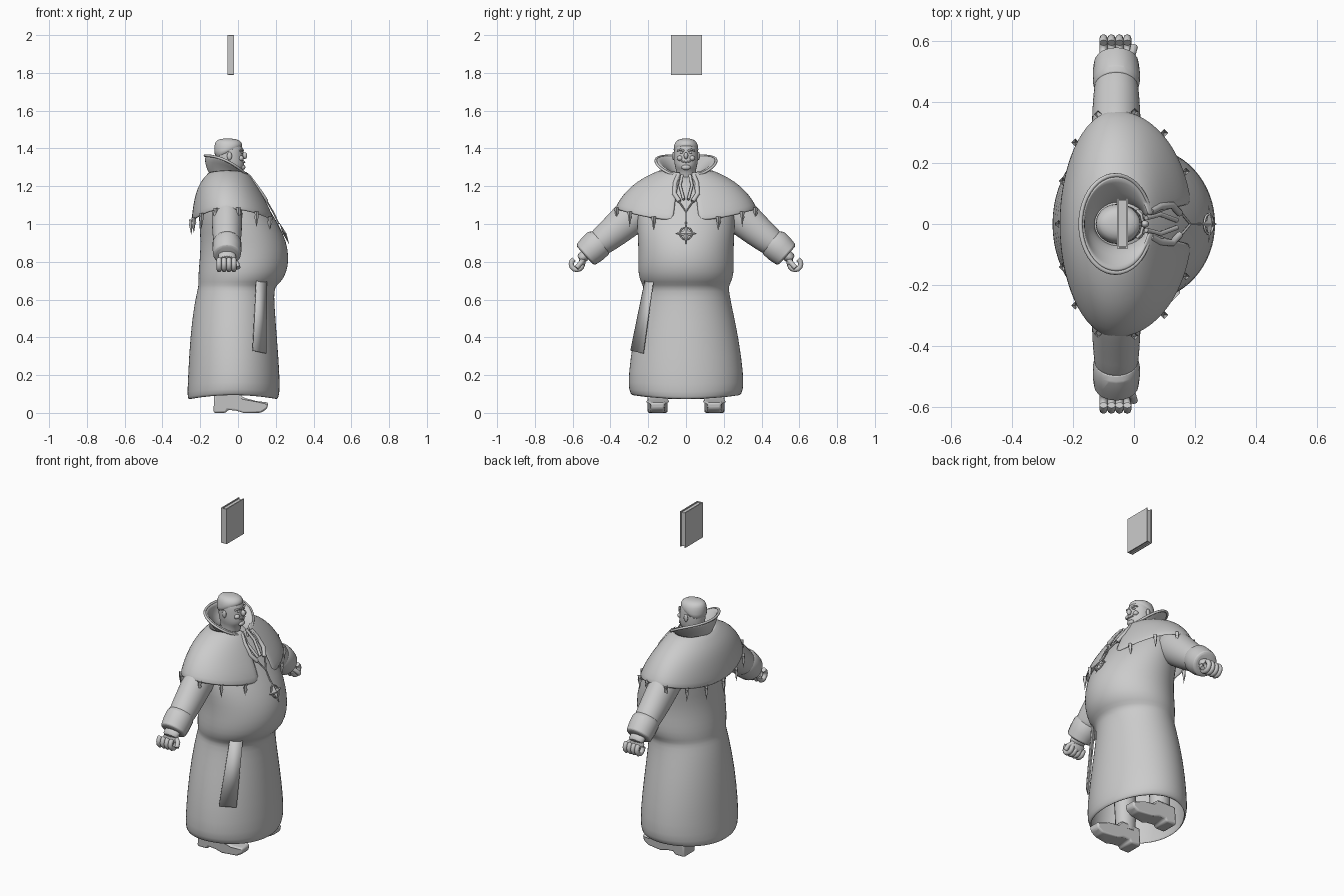
import bpy, bmesh
from math import sin, cos, pi, radians
from mathutils import Vector

cube = bpy.data.objects.get("Cube")
if cube:
    bpy.data.objects.remove(cube, do_unlink=True)

GREY = (0.6, 0.6, 0.6, 1)
mat = bpy.data.materials.new("plain grey")
mat.use_nodes = True
mat.diffuse_color = GREY
mat.node_tree.nodes["Principled BSDF"].inputs["Base Color"].default_value = GREY


def finish(name, bm, fix=False, sub=0, thick=0, bevel=0, angle=40):
    if fix:
        bmesh.ops.recalc_face_normals(bm, faces=bm.faces[:])
    me = bpy.data.meshes.new(name)
    bm.to_mesh(me)
    bm.free()
    ob = bpy.data.objects.new(name, me)
    bpy.context.collection.objects.link(ob)
    me.materials.append(mat)
    if thick:
        m = ob.modifiers.new("Thickness", "SOLIDIFY")
        m.thickness, m.offset = thick, -1
    if bevel:
        m = ob.modifiers.new("Bevel", "BEVEL")
        m.width, m.segments = bevel, 2
    if sub:
        ob.modifiers.new("Smooth", "SUBSURF").levels = sub
        ob.modifiers["Smooth"].render_levels = sub
    bpy.ops.object.select_all(action="DESELECT")
    ob.select_set(True)
    bpy.context.view_layer.objects.active = ob
    bpy.ops.object.shade_smooth_by_angle(angle=radians(angle))
    return ob


def oval_point(ring, a, cx=None):
    """Ring is height, back x, front x, half width, side lift, front lift."""
    z, xb, xf, hy, lift, front = (tuple(ring) + (0, 0))[:6]
    c = (xb + xf) / 2 if cx is None else cx
    rx = xf - c if cos(a) > 0 else c - xb
    rise = lift * sin(a) ** 2 + front * ((1 + cos(a)) / 2) ** 2
    return Vector((c + rx * cos(a), hy * sin(a), z + rise))


def loft(name, rings, n=32, gap=0, cx=None, top=False, bottom=False, **kw):
    bm = bmesh.new()
    span = 2 * pi - 2 * gap
    count = n + 1 if gap else n
    rows = [[bm.verts.new(oval_point(r, gap + span * i / n, cx)) for i in range(count)]
            for r in rings]
    for lo, hi in zip(rows, rows[1:]):
        for i in range(n):
            j = (i + 1) % count
            bm.faces.new((lo[i], lo[j], hi[j], hi[i]))
    if top:
        bm.faces.new(rows[-1])
    if bottom:
        bm.faces.new(rows[0][::-1])
    return finish(name, bm, **kw)


def limb(name, pts, side, x=-0.058, n=20, **kw):
    """Oval tube in the y-z plane; each point is y, z, radius, x radius."""
    bm = bmesh.new()
    d = Vector((0, pts[-1][0] - pts[0][0], pts[-1][1] - pts[0][1])).normalized()
    v = d.cross(Vector((1, 0, 0)))
    rows = []
    for y, z, r, rx in pts:
        row = []
        for i in range(n):
            a = 2 * pi * i / n
            p = Vector((x + rx * cos(a), y, z)) + v * r * sin(a)
            row.append(bm.verts.new((p.x, p.y * side, p.z)))
        rows.append(row)
    for lo, hi in zip(rows, rows[1:]):
        for i in range(n):
            bm.faces.new((lo[i], lo[(i + 1) % n], hi[(i + 1) % n], hi[i]))
    bm.faces.new(rows[0])
    bm.faces.new(rows[-1])
    return finish(name, bm, fix=True, **kw)


def ball(name, loc, size):
    bm = bmesh.new()
    bmesh.ops.create_uvsphere(bm, u_segments=16, v_segments=10, radius=1)
    bmesh.ops.scale(bm, vec=size, verts=bm.verts)
    bmesh.ops.translate(bm, vec=loc, verts=bm.verts)
    return finish(name, bm)


def box(name, lo, hi, bevel=0):
    bm = bmesh.new()
    bmesh.ops.create_cube(bm, size=1)
    lo, hi = Vector(lo), Vector(hi)
    bmesh.ops.scale(bm, vec=hi - lo, verts=bm.verts)
    bmesh.ops.translate(bm, vec=(lo + hi) / 2, verts=bm.verts)
    return finish(name, bm, bevel=bevel)


def cord(name, pts, radius, cyclic=False):
    cu = bpy.data.curves.new(name, "CURVE")
    cu.dimensions = "3D"
    cu.bevel_depth, cu.bevel_resolution, cu.use_fill_caps = radius, 2, True
    sp = cu.splines.new("POLY")
    sp.points.add(len(pts) - 1)
    for p, co in zip(sp.points, pts):
        p.co = (*co, 1)
    sp.use_cyclic_u = cyclic
    sp.use_smooth = True
    cu.materials.append(mat)
    ob = bpy.data.objects.new(name, cu)
    bpy.context.collection.objects.link(ob)


# Robe: open skirt, waist crease, round belly and chest
loft("robe", [
    (0.07, -0.265, 0.21, 0.285, 0.02), (0.1, -0.27, 0.222, 0.305, 0.015),
    (0.2, -0.265, 0.222, 0.307), (0.4, -0.255, 0.207, 0.28),
    (0.58, -0.232, 0.193, 0.24), (0.65, -0.215, 0.192, 0.228),
    (0.675, -0.21, 0.205, 0.228), (0.71, -0.212, 0.245, 0.25),
    (0.78, -0.207, 0.268, 0.256), (0.86, -0.2, 0.268, 0.252),
    (0.95, -0.2, 0.242, 0.258), (1.05, -0.212, 0.185, 0.262),
    (1.14, -0.2, 0.125, 0.24), (1.21, -0.16, 0.06, 0.17), (1.26, -0.12, 0.01, 0.07),
], top=True, thick=0.01, sub=1, angle=60)

# Shoulder cape with a front opening
hem = (1.015, -0.247, 0.198, 0.378, 0.065)
loft("cape", [
    hem, (1.08, -0.241, 0.175, 0.355, 0.05), (1.16, -0.226, 0.13, 0.295, 0.04),
    (1.225, -0.2, 0.09, 0.22, 0.025), (1.28, -0.15, 0.05, 0.13, 0.01),
], gap=0.17, cx=-0.06, thick=0.01, sub=1, angle=60)

# Pointed stitches around the cape hem
for deg in (27, 52, 76, 108, 135, 158, 180):
    for side in ((1,) if deg == 180 else (1, -1)):
        p = oval_point(hem, radians(deg) * side, -0.06)
        bm = bmesh.new()
        for sign in (1, -1):
            bmesh.ops.create_cone(bm, segments=4, radius1=0.013, radius2=0, depth=0.055)
            vs = bm.verts[-5:]
            for v in vs:
                v.co.z = (v.co.z + 0.0275) * sign
        bmesh.ops.remove_doubles(bm, verts=bm.verts, dist=0.0005)
        bmesh.ops.translate(bm, vec=p + Vector((0, 0, 0.01)), verts=bm.verts)
        finish("hem_stitch", bm, fix=True, angle=10)

# Flared collar with lapels and trim
rim = (1.362, -0.175, 0.055, 0.16, 0, -0.11)
loft("collar", [
    (1.235, -0.135, 0.06, 0.075, 0, -0.03), (1.285, -0.165, 0.055, 0.095, 0, -0.05),
    (1.33, -0.176, 0.055, 0.132, 0, -0.08), rim,
], gap=0.25, cx=-0.06, thick=0.014, sub=1, angle=60)
cord("collar_rim", [oval_point(rim, 0.25 + (2 * pi - 0.5) * i / 40, -0.06)
                    for i in range(41)], 0.007)
for s in (1, -1):
    cord("lapel", [(0.055, s * 0.042, 1.255), (0.085, s * 0.058, 1.215),
                   (0.125, s * 0.062, 1.16), (0.15, s * 0.035, 1.12)], 0.012)
    cord("lapel_trim", [(0.04, s * 0.02, 1.26), (0.085, s * 0.032, 1.205),
                        (0.14, s * 0.012, 1.13)], 0.008)
    cord("chain", [(0.13, s * 0.065, 1.16), (0.185, 0, 1.065), (0.217, 0, 1.0)], 0.004)

# Star pendant lying on the belly
def on_belly(y, z, out=0.0):
    return Vector((0.247 - 0.45 * (z - 0.945) + out, y, z))


bm = bmesh.new()
edge = [bm.verts.new(on_belly(r * sin(k * pi / 4), 0.95 + r * cos(k * pi / 4)))
        for k, r in enumerate([0.06, 0.018] * 4)]
for tip in (bm.verts.new(on_belly(0, 0.95, 0.012)), bm.verts.new(on_belly(0, 0.95, -0.008))):
    for k in range(8):
        bm.faces.new((edge[k], edge[(k + 1) % 8], tip))
finish("pendant_star", bm, fix=True, angle=10)
cord("pendant_ring", [on_belly(0.032 * sin(k * pi / 10), 0.95 + 0.032 * cos(k * pi / 10))
                      for k in range(20)], 0.004, True)

# Hanging sash on the right hip
bm = bmesh.new()
bm.faces.new([bm.verts.new(c) for c in (
    (0.1, -0.215, 0.72), (0.08, -0.295, 0.33), (0.15, -0.228, 0.315), (0.155, -0.172, 0.72))])
finish("sash", bm, thick=0.006)

# Head and hair
loft("head", [
    (1.2, -0.1, 0.0, 0.05), (1.28, -0.105, 0.008, 0.052), (1.295, -0.11, 0.03, 0.056),
    (1.32, -0.115, 0.034, 0.063), (1.36, -0.12, 0.028, 0.065), (1.4, -0.12, 0.028, 0.063),
    (1.43, -0.115, 0.015, 0.056), (1.448, -0.09, -0.02, 0.03),
], n=20, top=True, sub=1, angle=60)
loft("hair", [
    (1.345, -0.122, -0.045, 0.062, 0, 0.045), (1.39, -0.128, 0.024, 0.068, 0, 0.012),
    (1.425, -0.125, 0.024, 0.063), (1.445, -0.115, 0.01, 0.048), (1.453, -0.08, -0.03, 0.02),
], n=20, top=True, bottom=True, sub=1, angle=60)

# Face
ball("nose", (0.035, 0, 1.362), (0.014, 0.012, 0.018))
ball("chin", (0.025, 0, 1.3), (0.014, 0.025, 0.014))
cord("mouth", [(0.028, -0.024, 1.332), (0.035, 0, 1.327), (0.028, 0.024, 1.332)], 0.004)
for s in (1, -1):
    ball("ear", (-0.045, s * 0.066, 1.36), (0.013, 0.008, 0.022))
    ball("eye", (0.021, s * 0.024, 1.378), (0.008, 0.009, 0.006))
    ball("cheek", (0.015, s * 0.032, 1.348), (0.016, 0.016, 0.014))
    cord("brow", [(0.027, s * 0.01, 1.388), (0.024, s * 0.03, 1.394),
                  (0.01, s * 0.045, 1.388)], 0.005)

shoe_side = [(-0.13, 0), (-0.065, 0), (-0.055, 0.016), (-0.01, 0.012), (0.03, 0), (0.12, 0),
             (0.155, 0.022), (0.16, 0.055), (0.1, 0.062), (0.03, 0.08), (0.0, 0.11), (-0.125, 0.11)]

for s in (1, -1):
    # Sleeve and turned-back cuff
    limb("sleeve", [(0.19, 1.12, 0.1, 0.085), (0.28, 1.05, 0.1, 0.082), (0.38, 0.96, 0.086, 0.08),
                    (0.45, 0.905, 0.075, 0.073), (0.48, 0.88, 0.068, 0.07)], s, sub=1, angle=60)
    limb("cuff", [(0.45, 0.91, 0.07, 0.07), (0.465, 0.897, 0.081, 0.077), (0.5, 0.865, 0.08, 0.077),
                  (0.53, 0.838, 0.073, 0.073), (0.535, 0.833, 0.06, 0.062)], s, bevel=0.004)
    # Loosely closed hand
    limb("wrist", [(0.5, 0.865, 0.03, 0.045), (0.545, 0.825, 0.032, 0.048),
                   (0.565, 0.81, 0.024, 0.048)], s, sub=1)
    for k in range(4):
        x = -0.1 + k * 0.026
        arc = [radians(60 - i * 30) for i in range(9)]
        cord("finger", [(x, s * (0.578 + 0.03 * cos(a)), 0.788 + 0.03 * sin(a))
                        for a in arc], 0.0135)
    ball("palm", (-0.058, s * 0.55, 0.8), (0.05, 0.018, 0.034))
    cord("thumb", [(-0.03, s * 0.545, 0.81), (-0.005, s * 0.56, 0.79),
                   (0.0, s * 0.58, 0.768)], 0.013)
    # Shoe and leg
    bm = bmesh.new()
    face = bm.faces.new([bm.verts.new((x, s * 0.15 - 0.053, z)) for x, z in shoe_side])
    new = bmesh.ops.extrude_face_region(bm, geom=[face])["geom"]
    for v in [g for g in new if isinstance(g, bmesh.types.BMVert)]:
        v.co.y += 0.106
    for v in bm.verts:
        if v.co.x > 0.11:
            v.co.y = s * 0.15 + (v.co.y - s * 0.15) * 0.65
    finish("shoe", bm, fix=True, bevel=0.012)
    leg = loft("leg", [(0.08, -0.12, -0.005, 0.05), (0.2, -0.12, 0.0, 0.055),
                       (0.6, -0.11, 0.02, 0.07)], n=16, top=True, bottom=True)
    leg.location.y = s * 0.145

# Closed book floating above the head
for x in (-0.055, -0.026):
    box("book_cover", (x, -0.08, 1.79), (x + 0.006, 0.085, 2.0))
box("book_spine", (-0.055, -0.08, 1.79), (-0.02, -0.074, 2.0), 0.002)
box("book_pages", (-0.05, -0.076, 1.796), (-0.025, 0.079, 1.994))
